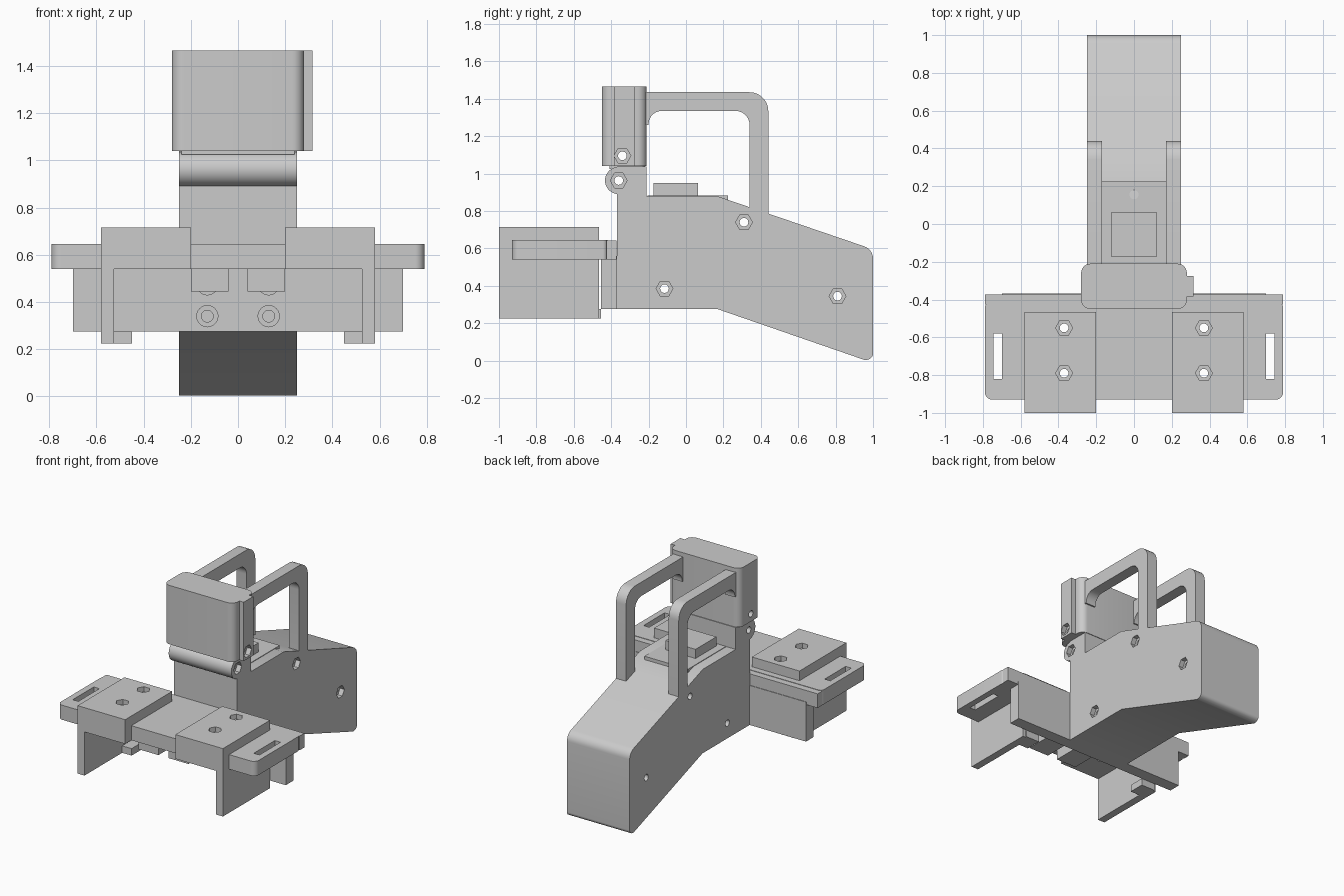
import bpy, bmesh, math
from mathutils import Vector

if "Cube" in bpy.data.objects:
    bpy.data.objects.remove(bpy.data.objects["Cube"])


def fillet(pts, n=7):
    """Points (u, v) or (u, v, radius) -> outline with rounded corners."""
    out = []
    for i, p in enumerate(pts):
        c = Vector(p[:2])
        if len(p) < 3:
            out.append(c)
            continue
        a = (Vector(pts[i - 1][:2]) - c).normalized()
        b = (Vector(pts[(i + 1) % len(pts)][:2]) - c).normalized()
        half = a.angle(b) / 2
        centre = c + (a + b).normalized() * p[2] / math.sin(half)
        s = c + a * p[2] / math.tan(half) - centre
        e = c + b * p[2] / math.tan(half) - centre
        turn = math.pi - 2 * half
        for k in range(n + 1):
            t = k / n
            out.append(centre + (s * math.sin((1 - t) * turn) + e * math.sin(t * turn)) / math.sin(turn))
    return out


def prism(name, pts, axis, lo, hi):
    """Extrude an outline along an axis: X uses (y,z), Y uses (x,z), Z uses (x,y)."""
    place = {'X': lambda u, v, w: (w, u, v), 'Y': lambda u, v, w: (u, w, v), 'Z': lambda u, v, w: (u, v, w)}[axis]
    bm = bmesh.new()
    loop = fillet(pts)
    low = [bm.verts.new(place(p[0], p[1], lo)) for p in loop]
    top = [bm.verts.new(place(p[0], p[1], hi)) for p in loop]
    bm.faces.new(low)
    bm.faces.new(top)
    for i in range(len(loop)):
        j = (i + 1) % len(loop)
        bm.faces.new((low[i], low[j], top[j], top[i]))
    bmesh.ops.recalc_face_normals(bm, faces=bm.faces)
    me = bpy.data.meshes.new(name)
    bm.to_mesh(me)
    bm.free()
    ob = bpy.data.objects.new(name, me)
    bpy.context.collection.objects.link(ob)
    return ob


def rect(u0, u1, v0, v1, r=0):
    c = [(u0, v0), (u1, v0), (u1, v1), (u0, v1)]
    return [(*p, r) for p in c] if r else c


def box(name, x0, x1, y0, y1, z0, z1):
    return prism(name, rect(x0, x1, y0, y1), 'Z', z0, z1)


def disc(u, v, r, n=24):
    return [(u + r * math.cos(2 * math.pi * k / n), v + r * math.sin(2 * math.pi * k / n)) for k in range(n)]


def boolean(ob, others, op='DIFFERENCE'):
    """Apply a boolean with each helper, then remove the helper."""
    bpy.context.view_layer.objects.active = ob
    for o in others:
        o.hide_render = True
        m = ob.modifiers.new("bool", 'BOOLEAN')
        m.operation, m.solver, m.object = op, 'EXACT', o
        bpy.ops.object.modifier_apply(modifier=m.name)
        bpy.data.objects.remove(o, do_unlink=True)


def bolt_hole(u, v, axis, lo, hi, recess, r=0.023):
    """Through hole with a hexagonal nut recess at the high end."""
    return [prism("cutter", disc(u, v, r), axis, lo, hi),
            prism("cutter", disc(u, v, 0.045, 6), axis, recess, hi)]


# Main housing with hinge knuckle
body = prism("housing", [(-.37, .275), (.17, .275), (.965, 0, .04), (1, .02, .03), (1, .595, .07),
                         (.165, .88), (-.21, .88), (-.21, 1.037), (-.37, 1.037)], 'X', -.25, .25)
boolean(body, [prism("knuckle", disc(-.36, .963, .073, 40), 'X', -.25, .25)], 'UNION')

# Two looped side grips
for side in (-1, 1):
    xs = sorted((side * .17, side * .25))
    grip = prism("side_grip", [(-.22, 1.435), (.44, 1.435, .1), (.44, .7), (.34, .7), (.34, 1.335, .075),
                               (-.2, 1.335, .07), (-.2, 1.26), (-.22, 1.26)], 'X', *xs)
    boolean(body, [grip], 'UNION')
for y, z in ((-.36, .963), (.31, .74), (-.115, .385), (.81, .345)):
    boolean(body, bolt_hole(y, z, 'X', -.4, .4, .215))

# Lid with raised pad
lid = box("lid", -.175, .175, -.205, .225, .8, .884)
boolean(lid, [prism("cutter", disc(0, .155, .024), 'Z', .83, 1)])
pad = box("raised_pad", -.12, .12, -.175, .063, .87, .95)

# Upright head block with side rib
head = prism("head_block", rect(-.28, .28, -.45, -.21, .05), 'Z', 1.04, 1.465)
boolean(head, [box("side_rib", .25, .315, -.385, -.275, 1.04, 1.465)], 'UNION')
boolean(head, bolt_hole(-.34, 1.095, 'X', -.4, .4, .28))
neck = box("head_neck", -.24, .24, -.41, -.22, 1.025, 1.045)

# Horizontal mounting plate with strap slots and rear rail
plate = prism("mounting_plate", [(-.79, -.93, .04), (.79, -.93, .04), (.79, -.42, .025), (-.79, -.42, .025)],
              'Z', .54, .645)
rail = box("rear_rail", -.79, .79, -.425, -.372, .54, .642)

# Upright back plate with bolt holes
back = box("back_plate", -.7, .7, -.455, -.368, .275, .56)
for x in (-.13, .13):
    for z in (.34, .475):
        boolean(back, [prism("cutter", disc(x, z, .045), 'Y', -.6, -.435),
                       prism("cutter", disc(x, z, .025), 'Y', -.6, -.385)])

# Clamps on both sides
for s in (-1, 1):
    boolean(plate, [box("cutter", *sorted((s * .7, s * .745)), -.82, -.58, .4, .8)])
    clamp = prism("side_clamp", [(s * .2, .63), (s * .2, .715), (s * .58, .715), (s * .58, .225),
                                 (s * .525, .225), (s * .525, .63)], 'Y', -1, -.465)
    boolean(clamp, [box("front_lip", *sorted((s * .2, s * .55)), -1, -.93, .54, .7),
                    box("hook_foot", *sorted((s * .45, s * .56)), -.57, -.455, .225, .275)], 'UNION')
    for y in (-.79, -.55):
        for part in (clamp, plate):
            boolean(part, bolt_hole(s * .37, y, 'Z', .4, .8, .68))
    ends = sorted((s * .04, s * .2))
    box("under_block", *ends, -.85, -.5, .445, .545)

# Smooth curved surfaces, keep hard edges
for ob in list(bpy.context.scene.objects):
    bpy.ops.object.select_all(action='DESELECT')
    ob.select_set(True)
    bpy.context.view_layer.objects.active = ob
    bpy.ops.object.shade_smooth_by_angle(angle=math.radians(25))
